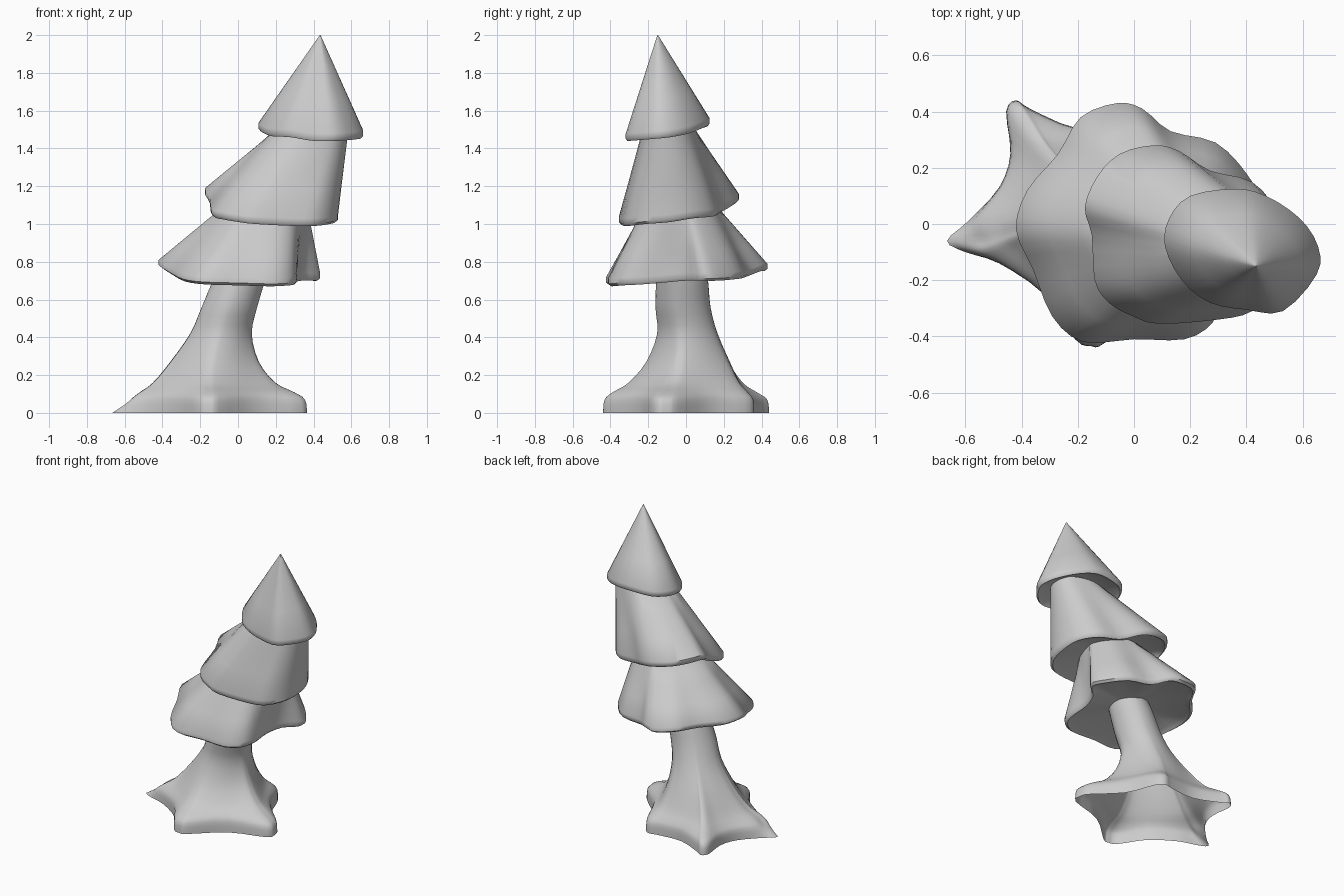
import bpy, bmesh, math
from mathutils import Vector

if "Cube" in bpy.data.objects:
    bpy.data.objects.remove(bpy.data.objects["Cube"])


def spline(a, b, c, d, t):
    """Catmull-Rom point between b and c."""
    return 0.5 * (2 * b + (c - a) * t + (2 * a - 5 * b + 4 * c - d) * t ** 2
                  + (3 * b - a - 3 * c + d) * t ** 3)


def smooth_loop(points, sub=3):
    """Closed smooth curve through the points."""
    pts = [Vector(p) for p in points]
    n = len(pts)
    return [spline(*(pts[(i + k) % n] for k in (-1, 0, 1, 2)), s / sub)
            for i in range(n) for s in range(sub)]


def smooth_stack(rings, sub=3):
    """Insert smoothly interpolated rings between the given ones."""
    out, m = [], len(rings)
    for i in range(m - 1):
        quad = [rings[min(max(i + k, 0), m - 1)] for k in (-1, 0, 1, 2)]
        out += [[spline(*p, s / sub) for p in zip(*quad)] for s in range(sub)]
    return out + [rings[-1]]


def loft(name, rings, start_cap=None, end_cap=None):
    """Skin a stack of equal loops; a cap is a centre point to fan to."""
    bm = bmesh.new()
    loops = [[bm.verts.new(p) for p in r] for r in rings]
    n = len(loops[0])
    for lo, hi in zip(loops, loops[1:]):
        for i in range(n):
            j = (i + 1) % n
            bm.faces.new((lo[i], lo[j], hi[j], hi[i]))
    for loop, cap in ((loops[0], start_cap), (loops[-1], end_cap)):
        if cap is not None:
            c = bm.verts.new(cap)
            for i in range(n):
                bm.faces.new((loop[i], loop[(i + 1) % n], c))
    bmesh.ops.recalc_face_normals(bm, faces=bm.faces)
    mesh = bpy.data.meshes.new(name)
    bm.to_mesh(mesh)
    bm.free()
    obj = bpy.data.objects.new(name, mesh)
    bpy.context.collection.objects.link(obj)
    bpy.ops.object.select_all(action='DESELECT')
    obj.select_set(True)
    bpy.context.view_layer.objects.active = obj
    bpy.ops.object.shade_smooth_by_angle(angle=math.radians(50))
    return obj


def tier(name, rim, top, radii):
    """Foliage skirt: wavy rim with a rounded lip rising to a small top ellipse."""
    rim = smooth_loop(rim)
    mid = sum(rim, Vector()) / len(rim)
    top = Vector(top)
    shoulder = [p + Vector((0, 0, 0.04)) for p in rim]
    lip = [mid.lerp(p, 0.96).xy.to_3d() + Vector((0, 0, p.z)) for p in rim]
    under = [mid.lerp(p, 0.88).xy.to_3d() + Vector((0, 0, p.z + 0.015)) for p in rim]
    crown = []
    for p in rim:
        a = math.atan2(p.y - mid.y, p.x - mid.x)
        crown.append(top + Vector((radii[0] * math.cos(a), radii[1] * math.sin(a), 0)))
    sides = [[s.lerp(c, t) for s, c in zip(shoulder, crown)] for t in (0, 0.33, 0.67, 1)]
    low = [p + Vector((0, 0, 0.013)) for p in rim]
    loft(name, [under, lip, low] + sides, mid + Vector((0, 0, 0.03)), top)


# Trunk flaring into five roots, open underneath
base = [(0.34, -0.17), (0.36, -0.1), (0.33, -0.04), (0.17, 0.12), (0.09, 0.31), (0.04, 0.36),
        (-0.02, 0.35), (-0.2, 0.34), (-0.37, 0.41), (-0.42, 0.44), (-0.455, 0.4), (-0.44, 0.25),
        (-0.48, 0.13), (-0.59, 0.01), (-0.665, -0.06), (-0.6, -0.1), (-0.48, -0.14),
        (-0.32, -0.25), (-0.21, -0.41), (-0.15, -0.435), (-0.1, -0.42), (0.1, -0.25)]
ground = smooth_loop([(x, y, 0) for x, y in base])
raised = smooth_loop([(max(x, -0.57), y, 0) for x, y in base])
hub = Vector((-0.12, 0, 0))
# z, centre x, centre y, radius, root weight
sections = [(0, -0.12, 0, 0.3, 1), (0.07, -0.12, 0, 0.29, 0.95), (0.11, -0.12, 0, 0.265, 0.7),
            (0.16, -0.13, 0.01, 0.23, 0.4), (0.27, -0.125, 0.02, 0.185, 0.18),
            (0.42, -0.09, 0.01, 0.148, 0.05), (0.56, -0.045, -0.015, 0.141, 0.02),
            (0.7, 0.005, -0.02, 0.135, 0.01), (0.85, 0.06, -0.03, 0.12, 0)]
rings = []
for k, (z, cx, cy, r, w) in enumerate(sections):
    rings.append([Vector((cx, cy, z)) + ((p - hub).normalized() * r).lerp(p - hub, w)
                  for p in (raised if k else ground)])
loft("trunk", smooth_stack(rings))

# Lower foliage, notched on its right side
tier("lower_foliage",
     [(0.435, 0.09, 0.7), (0.4, 0.18, 0.7), (0.29, 0.29, 0.71), (0.13, 0.33, 0.72),
      (0.03, 0.41, 0.75), (-0.06, 0.43, 0.75), (-0.19, 0.38, 0.77), (-0.27, 0.25, 0.77),
      (-0.38, 0.12, 0.77), (-0.42, -0.02, 0.77), (-0.36, -0.16, 0.73), (-0.29, -0.33, 0.695),
      (-0.18, -0.42, 0.68), (0, -0.41, 0.675), (0.18, -0.41, 0.67), (0.28, -0.35, 0.675),
      (0.31, -0.25, 0.68), (0.31, -0.12, 0.69), (0.35, 0.0, 0.7)],
     (0.15, -0.03, 1.1), (0.22, 0.19))

# Middle foliage, lifted at the back left
tier("middle_foliage",
     [(0.53, -0.09, 1.01), (0.51, 0.04, 1.03), (0.42, 0.15, 1.04), (0.27, 0.19, 1.06),
      (0.16, 0.26, 1.1), (0.07, 0.28, 1.12), (-0.05, 0.25, 1.14), (-0.13, 0.17, 1.15),
      (-0.175, 0.06, 1.15), (-0.15, -0.04, 1.1), (-0.14, -0.2, 1.04), (-0.09, -0.28, 1.025),
      (0, -0.33, 1.01), (0.09, -0.355, 1.0), (0.3, -0.34, 0.99), (0.42, -0.31, 0.99),
      (0.5, -0.22, 1.0)],
     (0.39, -0.09, 1.5), (0.195, 0.14))

# Pointed treetop
tier("treetop",
     [(0.655, -0.08, 1.46), (0.59, 0.02, 1.48), (0.47, 0.1, 1.51), (0.36, 0.125, 1.52),
      (0.2, 0.1, 1.51), (0.125, 0.02, 1.5), (0.11, -0.08, 1.49), (0.17, -0.2, 1.465),
      (0.27, -0.28, 1.46), (0.4, -0.305, 1.44), (0.53, -0.31, 1.44), (0.65, -0.18, 1.45)],
     (0.435, -0.15, 2.0), (0.002, 0.002))
